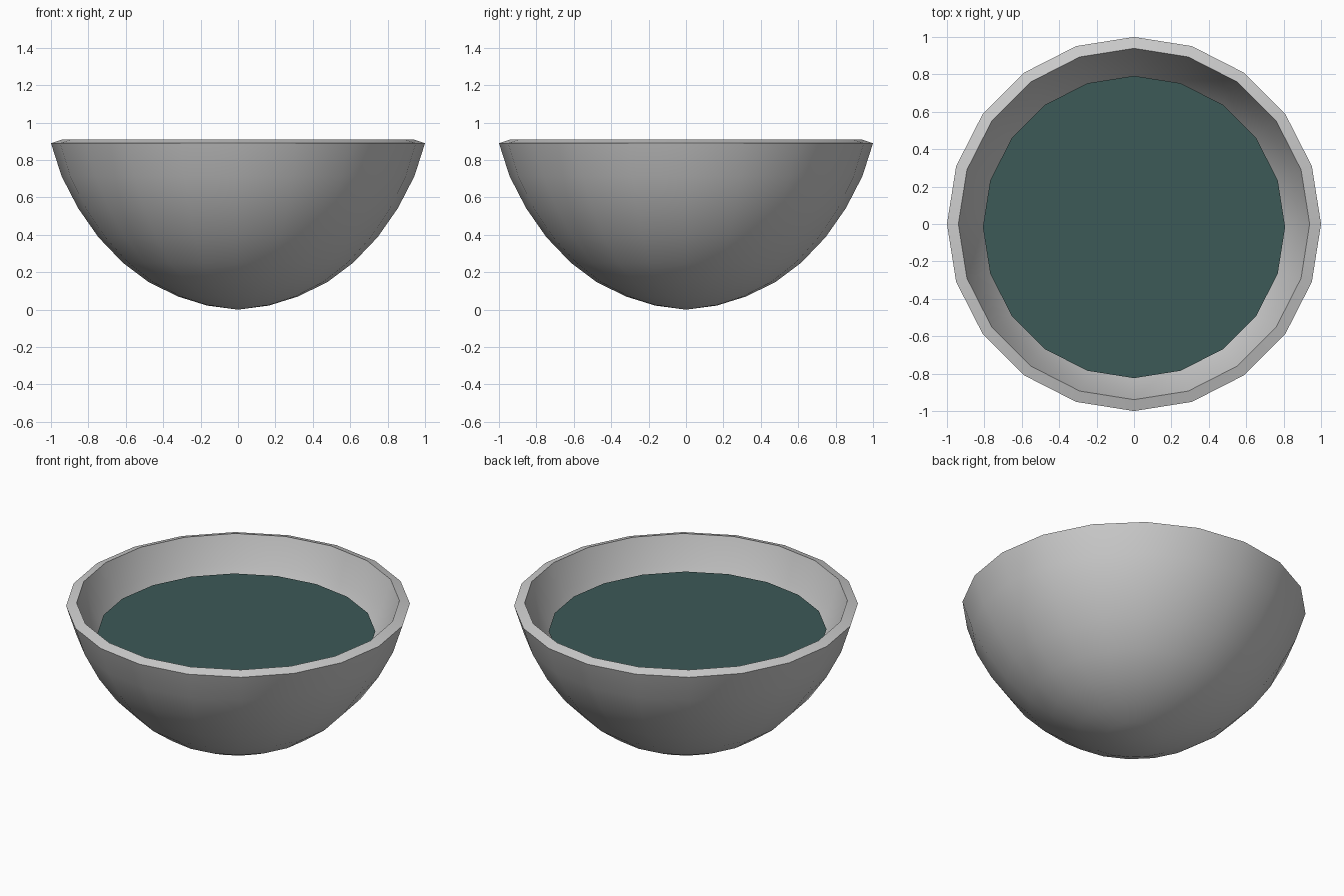
import bpy, bmesh, math

if "Cube" in bpy.data.objects:
    bpy.data.objects.remove(bpy.data.objects["Cube"])

SIDES = 20


def ring(bm, r, z):
    step = 2 * math.pi / SIDES
    return [bm.verts.new((r * math.cos(i * step), r * math.sin(i * step), z))
            for i in range(SIDES)]


def finish(bm, name):
    mesh = bpy.data.meshes.new(name)
    bm.to_mesh(mesh)
    bm.free()
    obj = bpy.data.objects.new(name, mesh)
    bpy.context.collection.objects.link(obj)
    return obj


# Bowl: outer profile revolved, then thickened inwards
profile = [(0.165, 0.022), (0.32, 0.07), (0.477, 0.147), (0.615, 0.25),
           (0.747, 0.388), (0.855, 0.543), (0.943, 0.713), (1.0, 0.89)]
bm = bmesh.new()
pole = bm.verts.new((0, 0, 0))
rings = [ring(bm, r, z) for r, z in profile]
for i in range(SIDES):
    j = (i + 1) % SIDES
    bm.faces.new((pole, rings[0][j], rings[0][i]))
    for low, high in zip(rings, rings[1:]):
        bm.faces.new((low[i], low[j], high[j], high[i]))
bowl = finish(bm, "bowl")
solid = bowl.modifiers.new("thickness", 'SOLIDIFY')
solid.thickness = 0.064
solid.offset = -1
bpy.context.view_layer.objects.active = bowl
bowl.select_set(True)
bpy.ops.object.modifier_apply(modifier=solid.name)
bpy.ops.object.shade_smooth_by_angle(angle=math.radians(40))

# Liquid surface: flat disc floating just below the rim
bm = bmesh.new()
bm.faces.new(ring(bm, 0.808, 0))
liquid = finish(bm, "liquid")
liquid.location = (0, -0.016, 0.72)
mat = bpy.data.materials.new("dark_teal")
mat.diffuse_color = (0.045, 0.10, 0.095, 1)
mat.use_nodes = True
mat.node_tree.nodes["Principled BSDF"].inputs["Base Color"].default_value = mat.diffuse_color
liquid.data.materials.append(mat)
